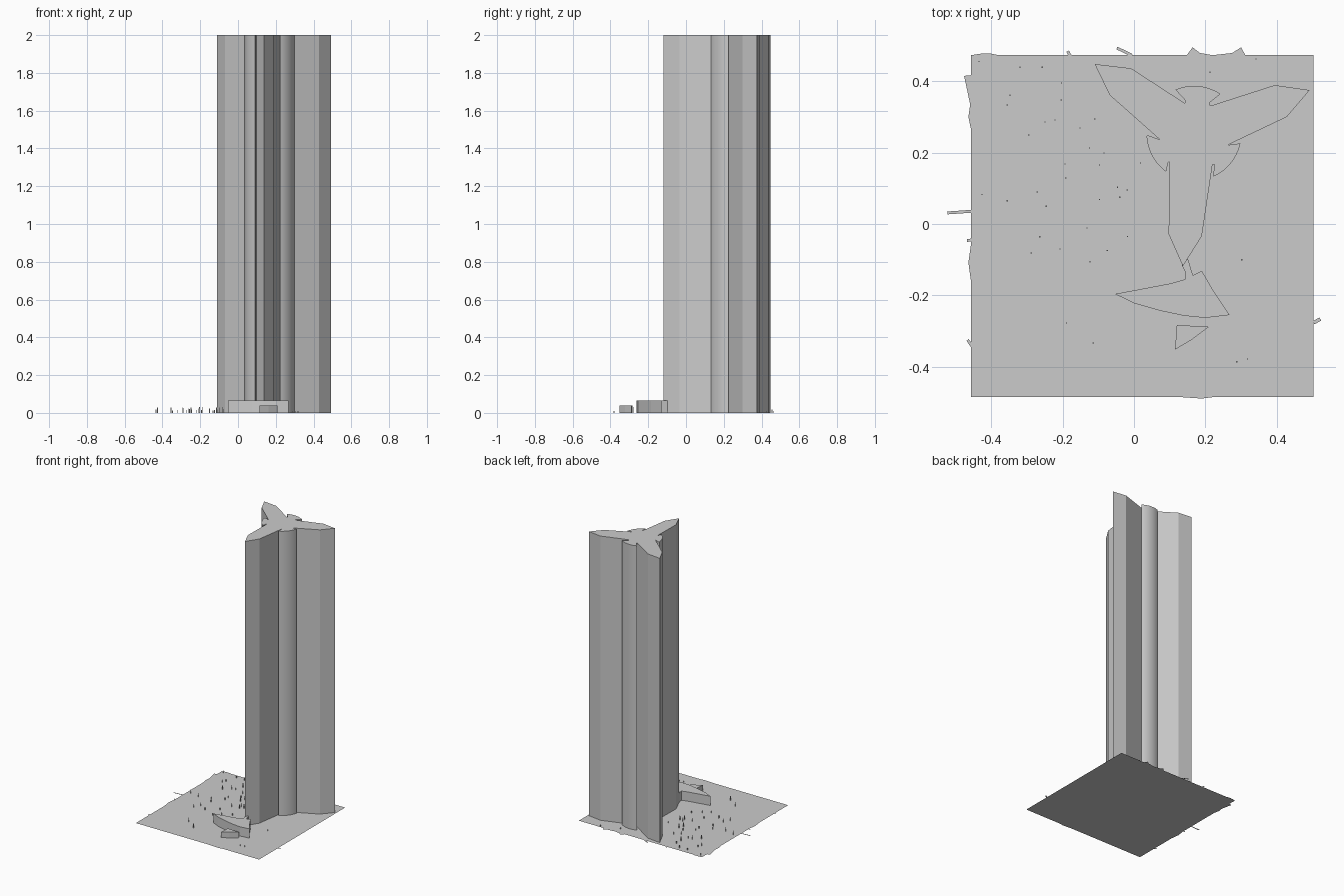
import bpy, bmesh, math, random

random.seed(4)
C, R = (0.168, 0.254), 0.133   # centre and radius of the round core


def arc(a0, a1, n=10):
    return [(C[0] + R * math.cos(math.radians(a0 + (a1 - a0) * i / n)),
             C[1] + R * math.sin(math.radians(a0 + (a1 - a0) * i / n))) for i in range(n + 1)]


def make(name, outlines, height, z=0.0):
    """Flat outlines, extruded upward when height is above zero."""
    bm = bmesh.new()
    for pts in outlines:
        f = bm.faces.new([bm.verts.new((x, y, z)) for x, y in pts])
        f.normal_update()
        if f.normal.z < 0:
            f.normal_flip()
        if height:
            top = bmesh.ops.extrude_face_region(bm, geom=[f], use_keep_orig=True)
            for v in [g for g in top["geom"] if isinstance(g, bmesh.types.BMVert)]:
                v.co.z += height
    if height:
        bmesh.ops.recalc_face_normals(bm, faces=bm.faces)
    me = bpy.data.meshes.new(name)
    bm.to_mesh(me)
    bm.free()
    ob = bpy.data.objects.new(name, me)
    bpy.context.collection.objects.link(ob)
    return ob


# Tall column: three tapered fins alternating with three round lobes
column = ([(0.137, -0.118), (0.190, -0.034), (0.220, 0.167), (0.225, 0.166)]
          + arc(-66, -17)
          + [(0.298, 0.226), (0.262, 0.221), (0.428, 0.300), (0.492, 0.375), (0.394, 0.389),
             (0.214, 0.331), (0.211, 0.339)]
          + arc(56, 113)
          + [(0.145, 0.345), (0.143, 0.338), (-0.008, 0.436), (-0.110, 0.448), (-0.068, 0.361),
             (0.073, 0.236), (0.040, 0.248)]
          + arc(183, 234)
          + [(0.096, 0.173), (0.100, 0.173), (0.097, -0.028)])
col = make("column", [column], 2.0)
bpy.context.view_layer.objects.active = col
col.select_set(True)
bpy.ops.object.shade_smooth_by_angle(angle=math.radians(15))

# Low curved slab and small chip in front of the column
make("curved_slab", [[(0.134, -0.115), (0.143, -0.133), (0.143, -0.155), (0.100, -0.167),
                      (-0.053, -0.196), (0.0, -0.222), (0.073, -0.243), (0.140, -0.257),
                      (0.200, -0.263), (0.268, -0.255), (0.221, -0.185), (0.190, -0.131),
                      (0.165, -0.144), (0.151, -0.097)]], 0.065)
make("small_chip", [[(0.120, -0.283), (0.210, -0.288), (0.162, -0.324), (0.115, -0.352)]], 0.04)

# Paper-thin ground sheet with ragged edges
sheet = [(-0.456, -0.484), (0.117, -0.484), (0.19, -0.489), (0.23, -0.484), (0.503, -0.484),
         (0.503, 0.473), (0.312, 0.473), (0.300, 0.495), (0.275, 0.479), (0.22, 0.473),
         (0.185, 0.479), (0.164, 0.495), (0.148, 0.473), (-0.38, 0.473), (-0.40, 0.477),
         (-0.43, 0.477), (-0.456, 0.473), (-0.456, 0.417), (-0.476, 0.415), (-0.459, 0.335),
         (-0.464, 0.300), (-0.456, 0.262), (-0.456, -0.165), (-0.464, -0.108), (-0.456, -0.115)]
make("ground_sheet", [sheet], 0)

# Flat slivers poking past the sheet edge
slivers = [((-0.523, 0.031), (-0.45, 0.036), 0.004), ((-0.048, 0.493), (-0.006, 0.473), 0.004),
           ((0.503, -0.277), (0.522, -0.266), 0.005), ((-0.468, -0.046), (-0.455, -0.045), 0.004),
           ((-0.466, -0.325), (-0.452, -0.345), 0.004), ((-0.186, 0.484), (-0.178, 0.470), 0.004)]
strips = []
for (ax, ay), (bx, by), w in slivers:
    length = math.hypot(bx - ax, by - ay)
    nx, ny = -(by - ay) / length * w, (bx - ax) / length * w
    strips.append([(ax + nx, ay + ny), (ax - nx, ay - ny), (bx - nx, by - ny), (bx + nx, by + ny)])
make("edge_slivers", strips, 0)

# Tiny upright crumbs scattered over the sheet
spots = [(-0.434, 0.455), (-0.319, 0.439), (-0.257, 0.439), (-0.203, 0.395), (-0.347, 0.361),
         (-0.355, 0.333), (-0.204, 0.347), (-0.295, 0.249), (-0.249, 0.286), (-0.221, 0.291),
         (-0.151, 0.269), (-0.11, 0.294), (-0.125, 0.213), (-0.193, 0.168), (-0.191, 0.129),
         (-0.084, 0.199), (-0.097, 0.165), (-0.426, 0.083), (-0.355, 0.065), (-0.271, 0.09),
         (-0.246, 0.05), (-0.097, 0.069), (-0.046, 0.103), (-0.04, 0.075), (-0.019, 0.095),
         (-0.132, -0.011), (-0.264, -0.036), (-0.288, -0.081), (-0.207, -0.07), (-0.123, -0.106),
         (-0.075, -0.074), (-0.018, -0.035), (-0.189, -0.277), (-0.114, -0.333), (0.288, -0.386),
         (0.318, -0.378), (0.302, -0.1), (0.342, 0.462), (0.213, 0.425), (0.018, 0.171)]
r = 0.0017
for i, (x, y) in enumerate(spots):
    make("crumb_%02d" % (i + 1), [[(x - r, y - r), (x + r, y - r), (x + r, y + r), (x - r, y + r)]],
         random.uniform(0.012, 0.032) if x < 0 else 0.01)
